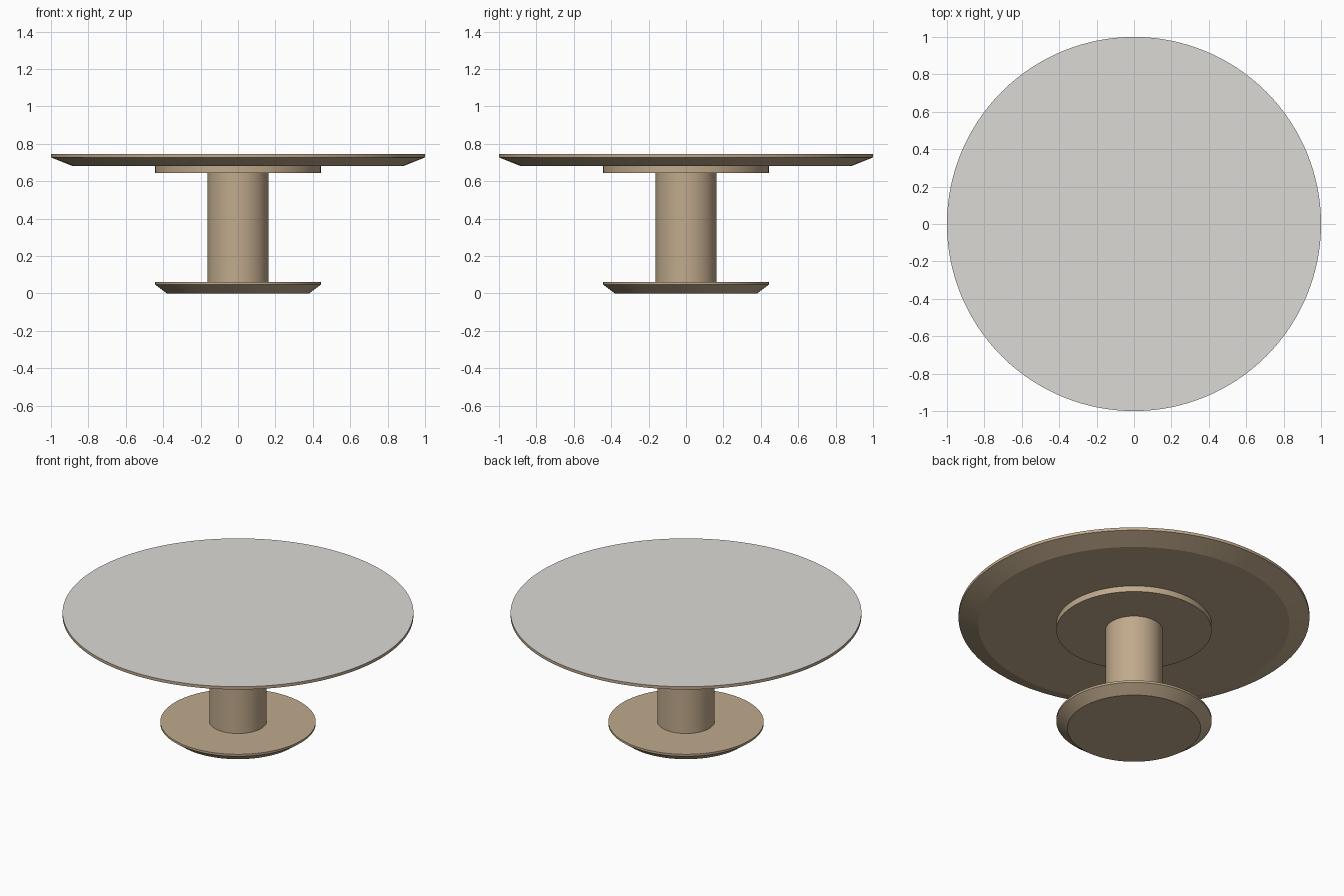
import bpy, math

if "Cube" in bpy.data.objects:
    bpy.data.objects.remove(bpy.data.objects["Cube"])


def material(name, rgb):
    m = bpy.data.materials.new(name)
    m.diffuse_color = (*rgb, 1.0)
    m.use_nodes = True
    m.node_tree.nodes["Principled BSDF"].inputs["Base Color"].default_value = m.diffuse_color
    return m


tan = material("warm tan wood", (0.527, 0.402, 0.262))
grey = material("pale grey top", (0.716, 0.701, 0.665))
SIDES = 128


def turned(name, profile, mats):
    """Solid of revolution from (radius, z) points, bottom to top, with flat caps."""
    verts, faces = [], []
    for r, z in profile:
        for i in range(SIDES):
            a = 2 * math.pi * i / SIDES
            verts.append((r * math.cos(a), r * math.sin(a), z))
    for k in range(len(profile) - 1):
        for i in range(SIDES):
            j = (i + 1) % SIDES
            b, t = k * SIDES, (k + 1) * SIDES
            faces.append((b + i, b + j, t + j, t + i))
    last = (len(profile) - 1) * SIDES
    faces.append(tuple(reversed(range(SIDES))))
    faces.append(tuple(range(last, last + SIDES)))
    mesh = bpy.data.meshes.new(name)
    mesh.from_pydata(verts, [], faces)
    for m in mats:
        mesh.materials.append(m)
    mesh.update()
    ob = bpy.data.objects.new(name, mesh)
    bpy.context.collection.objects.link(ob)
    bpy.ops.object.select_all(action='DESELECT')
    ob.select_set(True)
    bpy.context.view_layer.objects.active = ob
    bpy.ops.object.shade_smooth_by_angle(angle=math.radians(20))
    return ob


# Foot disc with undercut edge
turned("base", [(0.38, 0.0), (0.443, 0.047), (0.443, 0.06)], [tan])

# Central pedestal
turned("column", [(0.163, 0.06), (0.163, 0.645)], [tan])

# Mounting plate under the top
turned("support_plate", [(0.443, 0.645), (0.443, 0.682)], [tan])

# Table top with undercut edge; only its upward face is grey
top = turned("table_top", [(0.887, 0.682), (1.0, 0.727), (1.0, 0.745)], [tan, grey])
for f in top.data.polygons:
    if f.normal.z > 0.9:
        f.material_index = 1
